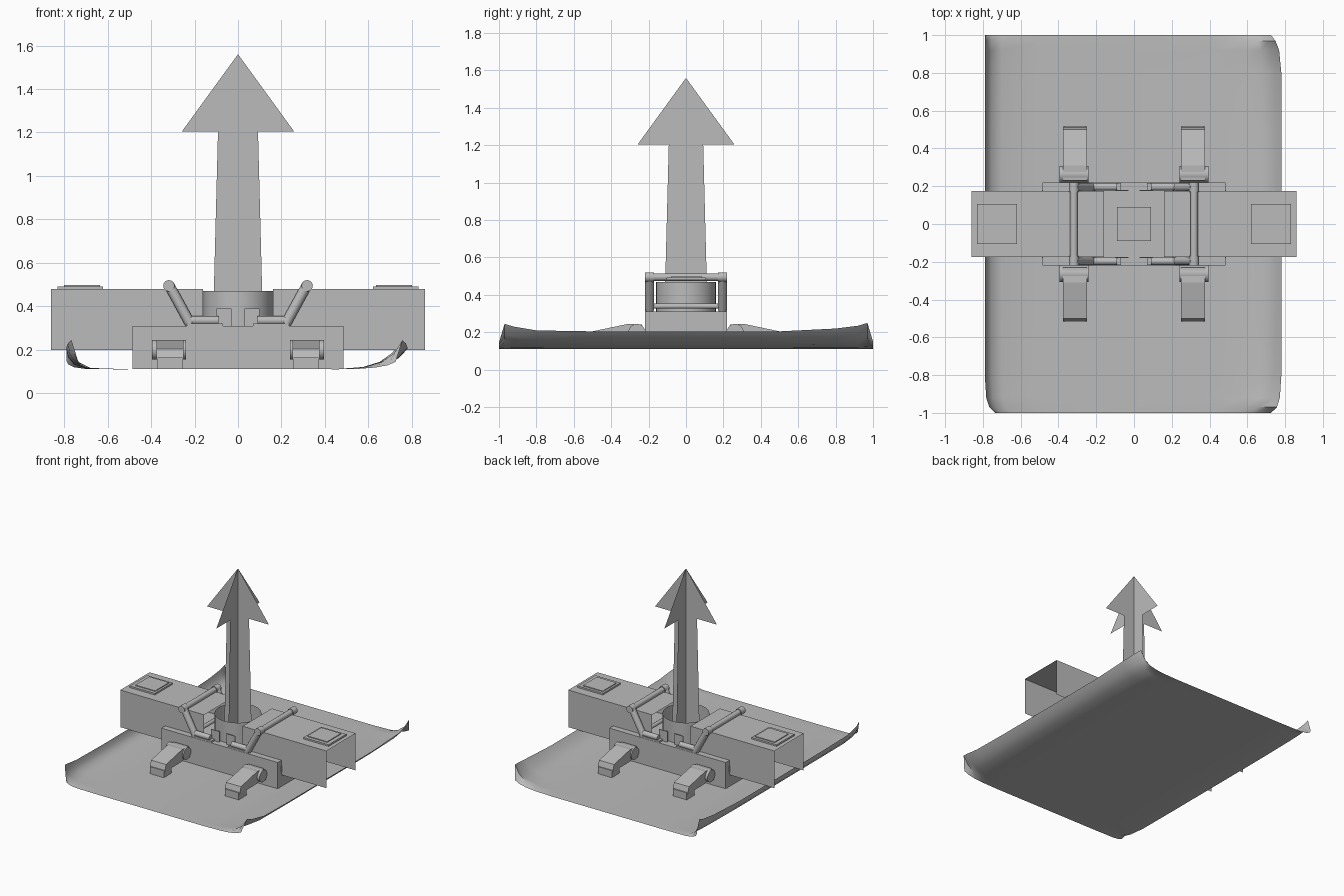
import bpy, bmesh, math
from mathutils import Vector

cube = bpy.data.objects.get("Cube")
if cube:
    bpy.data.objects.remove(cube, do_unlink=True)

grey = bpy.data.materials.new("plain grey")
grey.use_nodes = True
COLOUR = (0.5, 0.5, 0.5, 1)
grey.diffuse_color = COLOUR
grey.node_tree.nodes["Principled BSDF"].inputs["Base Color"].default_value = COLOUR


def make(name, verts, faces, smooth=False):
    mesh = bpy.data.meshes.new(name)
    mesh.from_pydata(verts, [], faces)
    bm = bmesh.new()
    bm.from_mesh(mesh)
    bmesh.ops.recalc_face_normals(bm, faces=bm.faces)
    bm.to_mesh(mesh)
    bm.free()
    mesh.materials.append(grey)
    obj = bpy.data.objects.new(name, mesh)
    bpy.context.collection.objects.link(obj)
    if smooth:
        bpy.ops.object.select_all(action='DESELECT')
        obj.select_set(True)
        bpy.context.view_layer.objects.active = obj
        bpy.ops.object.shade_smooth_by_angle(angle=math.radians(40))
    return obj


def prism(name, profile, x0, x1):
    """Extrude a (y, z) profile along x."""
    n = len(profile)
    verts = [(x, y, z) for x in (x0, x1) for y, z in profile]
    faces = [range(n), range(n, 2 * n)]
    faces += [(i, (i + 1) % n, n + (i + 1) % n, n + i) for i in range(n)]
    return make(name, verts, [tuple(f) for f in faces])


def box(name, x0, x1, y0, y1, z0, z1):
    return prism(name, [(y0, z0), (y1, z0), (y1, z1), (y0, z1)], x0, x1)


def rod(name, a, b, radius, sides=16, caps=True):
    a, b = Vector(a), Vector(b)
    turn = (b - a).to_track_quat('Z', 'Y')
    ring = [turn @ Vector((radius * math.cos(t), radius * math.sin(t), 0))
            for t in (math.tau * i / sides for i in range(sides))]
    verts = [a + p for p in ring] + [b + p for p in ring]
    faces = [(i, (i + 1) % sides, sides + (i + 1) % sides, sides + i)
             for i in range(sides)]
    if caps:
        faces += [tuple(range(sides)), tuple(range(sides, 2 * sides))]
    return make(name, verts, faces, True)


# Curled ground sheet: a cross-section swept along y, lifted at the corners
section = [(-.79, .1), (-.782, .06), (-.755, .025), (-.7, .005), (-.5, 0), (0, 0),
           (.45, 0), (.6, .008), (.68, .025), (.74, .055), (.78, .1)]
rows = [(-1, .35, .93), (-.97, 1.35, .97), (-.92, 1.2, .99), (-.8, 1, 1), (-.5, .95, 1),
        (0, .95, 1), (.5, .95, 1), (.8, 1.1, 1), (.92, 1.25, .985), (.97, 1.4, .96),
        (1, .4, .93)]
verts = []
for y, lift, shrink in rows:
    for x, h in section:
        square_corner = x < 0 and y > 0
        verts.append((x if square_corner else x * shrink, y, .11 + h * lift))
w = len(section)
faces = [(j * w + i, j * w + i + 1, (j + 1) * w + i + 1, (j + 1) * w + i)
         for j in range(len(rows) - 1) for i in range(w - 1)]
make("ground_sheet", verts, faces, True)

# Diagonal bow-tie blades under the sheet
for name, turn in (("blade_a", 1), ("blade_b", 3)):
    c, s = math.cos(turn * math.pi / 4), math.sin(turn * math.pi / 4)
    flat = [(-.33, -.08), (0, -.03), (.33, -.08), (.33, .08), (0, .03), (-.33, .08)]
    make("bottom_" + name, [(u * c - v * s, u * s + v * c, .107) for u, v in flat],
         [(0, 1, 4, 5), (1, 2, 3, 4)])

# Central body and open drum
box("body", -.485, .485, -.22, .22, .112, .31)
rod("drum", (0, 0, .31), (0, 0, .47), .16, 32, False)
box("drum_floor", -.09, .09, -.09, .09, .31, .318)

# Arrow made of two crossing sheets
half = [(.115, .32), (.092, 1.205), (.258, 1.205)]
outline = half + [(0, 1.56)] + [(-u, z) for u, z in reversed(half)]
arrow_faces = [(0, 1, 5, 6), (1, 2, 3, 4, 5)]
make("arrow_wide", [(u, 0, z) for u, z in outline], arrow_faces)
make("arrow_deep", [(0, u, z) for u, z in outline], arrow_faces)

for side, s in (("left", 1), ("right", -1)):
    # Open-ended outrigger channel with a top pad
    channel = [(-.175, .2), (-.175, .48), (.175, .48), (.175, .2)]
    make(side + "_outrigger", [(s * x, y, z) for x in (.16, .86) for y, z in channel],
         [(0, 1, 5, 4), (1, 2, 6, 5), (2, 3, 7, 6)])
    box(side + "_pad", s * .62, s * .83, -.105, .105, .48, .492)
    box(side + "_pad_top", s * .635, s * .8, -.08, .085, .492, .498)
    box(side + "_body_panel", s * .485, s * .488, -.18, .18, .22, .27)

    # Cross rods joining the pistons
    rod(side + "_upper_rod", (s * .318, -.2, .495), (s * .318, .2, .495), .02)
    rod(side + "_lower_rod", (s * .225, -.2, .34), (s * .225, .2, .34), .014)

    for end, e in (("front", -1), ("back", 1)):
        part = side + "_" + end
        # Lift pistons and brackets
        rod(part + "_piston", (s * .22, e * .195, .32), (s * .318, e * .195, .5), .024)
        rod(part + "_piston_cap", (s * .318, e * .17, .495),
            (s * .318, e * .22, .495), .026)
        rod(part + "_slider", (s * .09, e * .197, .335), (s * .23, e * .197, .335), .02)
        box(part + "_bracket", s * .07, s * .235, e * .18, e * .218, .31, .322)
        box(part + "_bracket_plate", s * .03, s * .1, e * .174, e * .18, .31, .39)

        # Sloping stabiliser leg with hinge and foot
        prism(part + "_leg", [(e * y, z) for y, z in
              ((.23, .24), (.31, .245), (.5, .205), (.515, .155), (.3, .155))],
              s * .25, s * .375)
        rod(part + "_hinge", (s * .24, e * .263, .2), (s * .395, e * .263, .2), .045, 20)
        box(part + "_foot", s * .255, s * .37, e * .43, e * .52, .112, .165)
